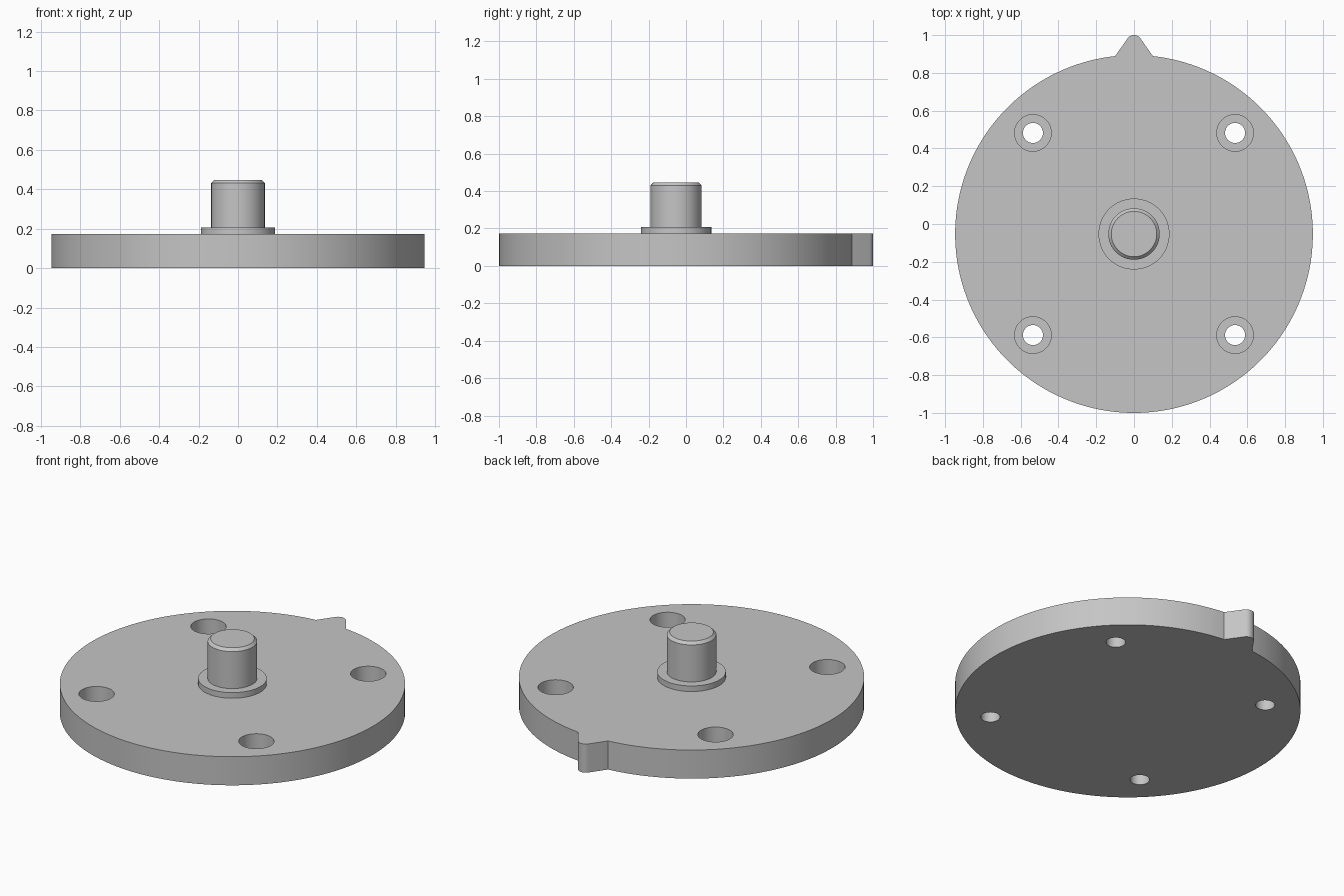
import bpy, bmesh
from math import sin, cos, pi, asin, radians

old = bpy.data.objects.get("Cube")
if old:
    bpy.data.objects.remove(old, do_unlink=True)

grey = bpy.data.materials.new("machined grey")
grey.use_nodes = True
COLOUR = (0.56, 0.56, 0.56, 1)
grey.diffuse_color = COLOUR
grey.node_tree.nodes["Principled BSDF"].inputs["Base Color"].default_value = COLOUR

CY = -0.053        # centre of the disc in y
R = 0.947          # disc radius
THICK = 0.173      # disc thickness


def finish(name, bm):
    bmesh.ops.recalc_face_normals(bm, faces=bm.faces)
    mesh = bpy.data.meshes.new(name)
    bm.to_mesh(mesh)
    bm.free()
    mesh.materials.append(grey)
    obj = bpy.data.objects.new(name, mesh)
    bpy.context.collection.objects.link(obj)
    return obj


def smooth(obj):
    bpy.ops.object.select_all(action="DESELECT")
    obj.select_set(True)
    bpy.context.view_layer.objects.active = obj
    bpy.ops.object.shade_smooth_by_angle(angle=radians(30))


def lathe(name, profile, x, y, sides=64):
    """Turn (radius, z) steps about a vertical axis and cap both ends."""
    bm = bmesh.new()
    rings = [[bm.verts.new((x + r * cos(2 * pi * i / sides),
                            y + r * sin(2 * pi * i / sides), z))
              for i in range(sides)] for r, z in profile]
    for low, high in zip(rings, rings[1:]):
        for i in range(sides):
            j = (i + 1) % sides
            bm.faces.new((low[i], low[j], high[j], high[i]))
    bm.faces.new(rings[0])
    bm.faces.new(rings[-1])
    return finish(name, bm)


# Disc outline: a long arc, then a pointer tab with a rounded tip
gap = asin(0.1 / R)
STEPS, TIP_STEPS, TIP_R = 160, 12, 0.042
outline = []
for i in range(STEPS + 1):
    a = pi / 2 + gap + (2 * pi - 2 * gap) * i / STEPS
    outline.append((R * cos(a), CY + R * sin(a)))
for i in range(TIP_STEPS + 1):
    a = radians(35 + 110 * i / TIP_STEPS)
    outline.append((TIP_R * cos(a), 1 - TIP_R + TIP_R * sin(a)))

bm = bmesh.new()
base = bm.faces.new([bm.verts.new((x, y, 0)) for x, y in outline])
top = bmesh.ops.extrude_face_region(bm, geom=[base], use_keep_orig=True)
bmesh.ops.translate(bm, vec=(0, 0, THICK),
                    verts=[v for v in top["geom"] if isinstance(v, bmesh.types.BMVert)])
disc = finish("disc", bm)

# Four counterbored screw holes
for sx in (-1, 1):
    for sy in (-1, 1):
        cutter = lathe("hole_cutter",
                       [(0.053, -0.1), (0.053, 0.07), (0.097, 0.07), (0.097, 0.3)],
                       sx * 0.535, CY + sy * 0.535, 48)
        cutter.hide_render = True
        mod = disc.modifiers.new("hole", "BOOLEAN")
        mod.operation = "DIFFERENCE"
        mod.solver = "EXACT"
        mod.object = cutter
        bpy.ops.object.select_all(action="DESELECT")
        bpy.context.view_layer.objects.active = disc
        disc.select_set(True)
        bpy.ops.object.modifier_apply(modifier=mod.name)
        bpy.data.objects.remove(cutter, do_unlink=True)
smooth(disc)

# Collar and chamfered pin in the middle
smooth(lathe("collar_and_pin",
             [(0.188, THICK), (0.188, 0.207), (0.136, 0.207),
              (0.136, 0.431), (0.12, 0.447)], 0, CY))
